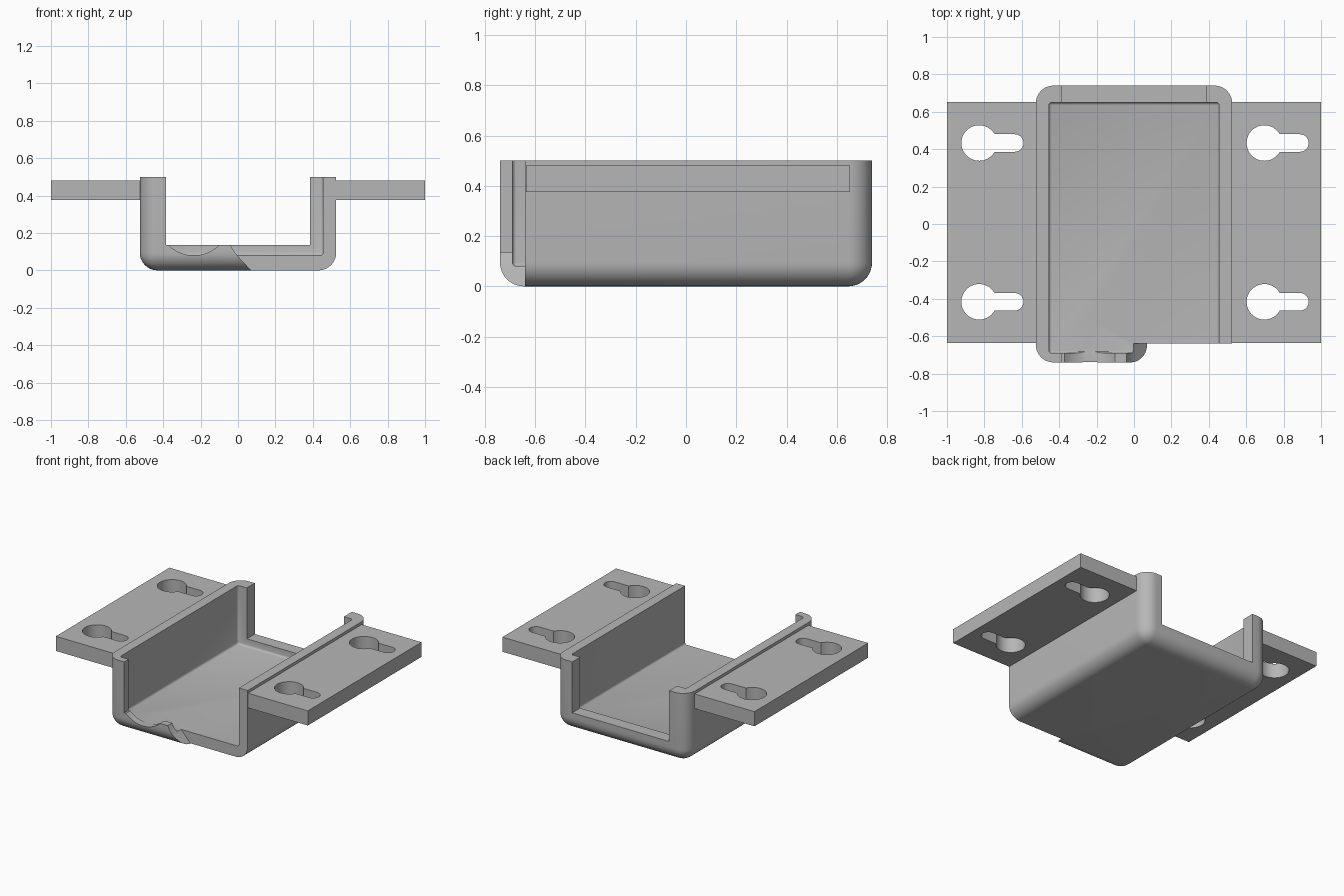
import bpy, bmesh, math
from mathutils import Vector

cube = bpy.data.objects.get("Cube")
if cube:
    bpy.data.objects.remove(cube, do_unlink=True)

grey = bpy.data.materials.new("plain_grey")
grey.use_nodes = True
grey.diffuse_color = (0.47, 0.47, 0.47, 1)
grey.node_tree.nodes["Principled BSDF"].inputs["Base Color"].default_value = (0.47, 0.47, 0.47, 1)


def finish_mesh(name, bm):
    bmesh.ops.recalc_face_normals(bm, faces=bm.faces)
    mesh = bpy.data.meshes.new(name)
    bm.to_mesh(mesh)
    bm.free()
    mesh.materials.append(grey)
    obj = bpy.data.objects.new(name, mesh)
    bpy.context.collection.objects.link(obj)
    return obj


def rounded_box(name, lo, hi, radius, segments):
    """Box with rounded upright and bottom edges; the top rim stays sharp."""
    bm = bmesh.new()
    bmesh.ops.create_cube(bm, size=1)
    for v in bm.verts:
        v.co = Vector([lo[i] if v.co[i] < 0 else hi[i] for i in range(3)])
    edges = [e for e in bm.edges if min(v.co.z for v in e.verts) < hi[2] - 1e-4]
    bmesh.ops.bevel(bm, geom=edges, offset=radius, segments=segments,
                    profile=0.5, affect='EDGES', clamp_overlap=True)
    return finish_mesh(name, bm)


def prism(name, points, start, end, axis):
    """Extrude a profile: (x, z) points along y, or (x, y) points along z."""
    bm = bmesh.new()
    place = (lambda p, d: (p[0], d, p[1])) if axis == "y" else (lambda p, d: (p[0], p[1], d))
    face = bm.faces.new([bm.verts.new(place(p, start)) for p in points])
    new = bmesh.ops.extrude_face_region(bm, geom=[face])["geom"]
    shift = Vector((0, end - start, 0) if axis == "y" else (0, 0, end - start))
    bmesh.ops.translate(bm, vec=shift, verts=[g for g in new if isinstance(g, bmesh.types.BMVert)])
    return finish_mesh(name, bm)


def arc(cx, cy, r, a0, a1, n):
    return [(cx + r * math.cos(math.radians(a0 + (a1 - a0) * i / n)),
             cy + r * math.sin(math.radians(a0 + (a1 - a0) * i / n))) for i in range(n + 1)]


def cut(obj, cutters):
    for c in cutters:
        c.hide_render = True
        mod = obj.modifiers.new("cut", 'BOOLEAN')
        mod.operation = 'DIFFERENCE'
        mod.solver = 'EXACT'
        mod.object = c
        bpy.ops.object.select_all(action='DESELECT')
        bpy.context.view_layer.objects.active = obj
        obj.select_set(True)
        bpy.ops.object.modifier_apply(modifier=mod.name)
        bpy.data.objects.remove(c, do_unlink=True)
    bpy.ops.object.shade_smooth_by_angle(angle=math.radians(30))


# Tray: rounded shell, open in the middle of both ends
tray = rounded_box("tray", (-0.525, -0.74, 0), (0.525, 0.74, 0.5), 0.095, 10)
cavity = rounded_box("cavity_cutter", (-0.455, -0.69, 0.08), (0.455, 0.65, 0.7), 0.015, 3)
back_gap = prism("back_gap_cutter",
                 [(-0.385, 0.135), (0.385, 0.135), (0.385, 0.7), (-0.385, 0.7)], 0.5, 1, "y")
# Front gap has a shallow scoop in its sill
half = math.degrees(math.asin(0.135 / 0.193))
scoop = arc(-0.236, 0.273, 0.193, 270 - half, 270 + half, 14)
front_gap = prism("front_gap_cutter",
                  [(-0.385, 0.135)] + scoop + [(0.385, 0.135), (0.385, 0.7), (-0.385, 0.7)],
                  -1, -0.5, "y")
# Slanted break that removes the front left corner
corner = prism("corner_cutter",
               [(-0.04, 0.7), (-0.04, 0.137), (-0.027, 0.11), (0, 0.075), (0.07, 0),
                (0.16, -0.1), (0.8, -0.1), (0.8, 0.7)], -1, -0.64, "y")
cut(tray, [cavity, back_gap, front_gap, corner])


# Mounting plates with keyhole slots, all slots pointing the same way
def keyhole(cx, cy):
    r, w, length = 0.095, 0.047, 0.19
    a = math.degrees(math.asin(w / r))
    outline = arc(cx, cy, r, a, 360 - a, 36) + arc(cx + length, cy, w, -90, 90, 14)
    return prism("keyhole_cutter", outline, 0.3, 0.6, "z")


for name, x0, x1, hole_x in (("right_plate", -1, -0.49, -0.828),
                             ("left_plate", 0.49, 1, 0.697)):
    plate = prism(name, [(x0, -0.637), (x1, -0.637), (x1, 0.652), (x0, 0.652)], 0.375, 0.48, "z")
    cut(plate, [keyhole(hole_x, y) for y in (0.433, -0.416)])
